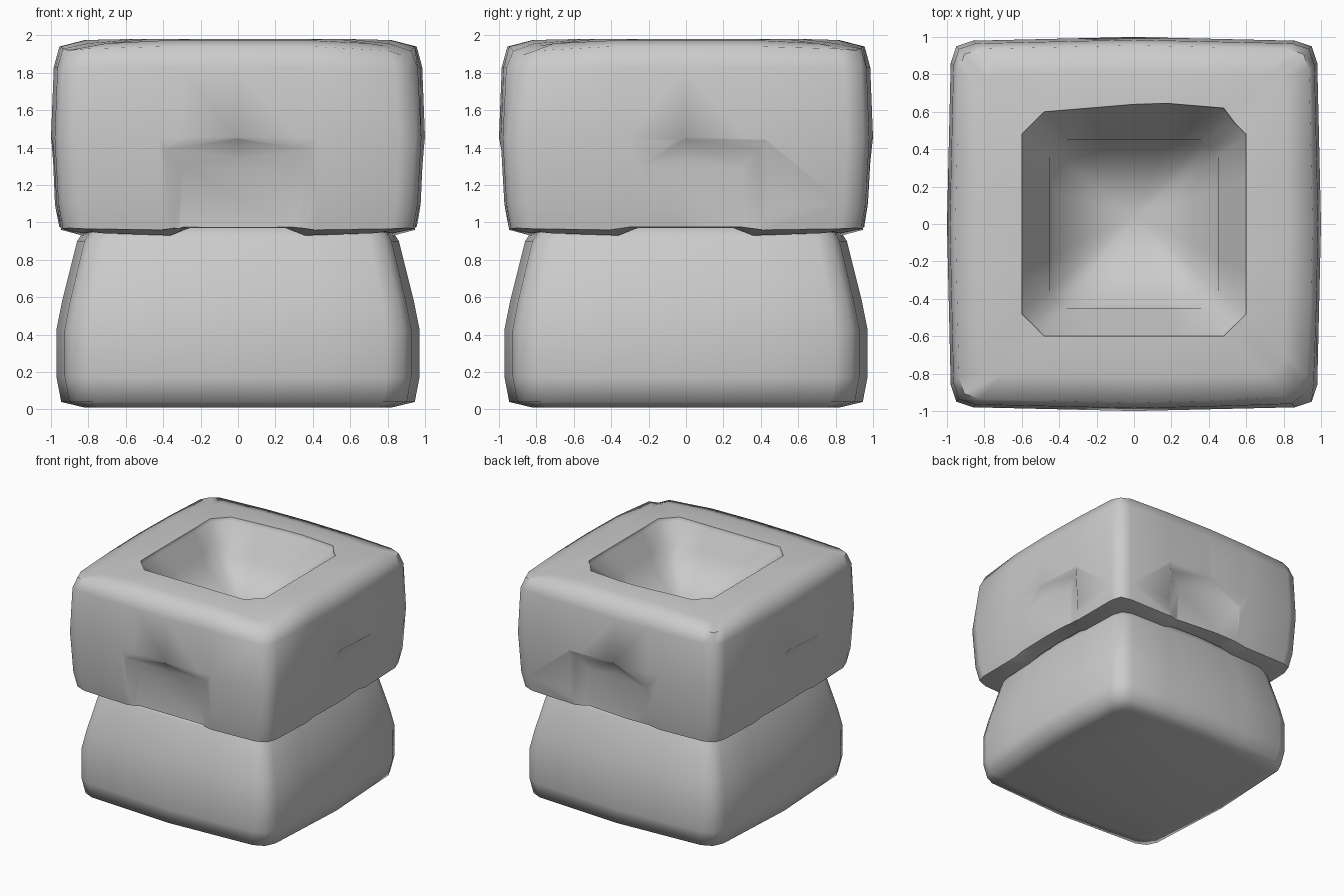
import bpy, bmesh
from math import radians, pi
from mathutils import Matrix, Vector

if "Cube" in bpy.data.objects:
    bpy.data.objects.remove(bpy.data.objects["Cube"])

FRACTIONS = (-1, -0.5, -0.37, 0, 0.37, 0.5, 1)


def section(s, z, chamfer=0.14, corner=0.95, bulge=0.02, lift=0.0, drop=0.0):
    """Bulged square ring with softened corners."""
    pts = []
    for q in range(4):
        rot = Matrix.Rotation(q * pi / 2, 3, 'Z')
        for k in FRACTIONS:
            up = lift if abs(k) < 0.45 else 0
            if abs(k) == 1:
                up -= drop * 0.6
            pts.append(rot @ Vector((k * s * (1 - chamfer), -s * (1 - bulge * abs(k)), z + up)))
        pts.append(rot @ Vector((s * corner, -s * corner, z - drop)))
    return pts


def finish(obj, angle):
    bpy.ops.object.select_all(action='DESELECT')
    obj.select_set(True)
    bpy.context.view_layer.objects.active = obj
    bpy.ops.object.shade_smooth_by_angle(angle=radians(angle))


def make_object(name, bm):
    bmesh.ops.recalc_face_normals(bm, faces=bm.faces[:])
    mesh = bpy.data.meshes.new(name)
    bm.to_mesh(mesh)
    bm.free()
    obj = bpy.data.objects.new(name, mesh)
    bpy.context.collection.objects.link(obj)
    return obj


def loft(name, rings, apex=None, tweak=None):
    bm = bmesh.new()
    loops = [[bm.verts.new(p) for p in ring] for ring in rings]
    n = len(loops[0])
    for a, b in zip(loops, loops[1:]):
        for i in range(n):
            bm.faces.new((a[i], a[(i + 1) % n], b[(i + 1) % n], b[i]))
    bm.faces.new(loops[0][::-1])
    if apex:
        tip = bm.verts.new(apex)
        for i in range(n):
            bm.faces.new((loops[-1][i], loops[-1][(i + 1) % n], tip))
    else:
        bm.faces.new(loops[-1])
    if tweak:
        tweak(bm)
    return make_object(name, bm)


# Flared lower block with wide soft corners
base = loft("base_block", [section(s, z, 0.18, 0.912, 0.045) for s, z in (
    (0.82, 0.01), (0.945, 0.04), (0.97, 0.17), (0.97, 0.43),
    (0.94, 0.58), (0.86, 0.90), (0.81, 0.98))])
finish(base, 75)


# Chipped corner and bowed rear rim on the upper block
def wear(bm):
    cut = Vector((1, -1, 0.8)).normalized()
    for v in bm.verts:
        over = v.co.dot(cut) - 2.01
        if v.co.z > 1.8 and v.co.x > 0.8 and v.co.y < -0.8 and over > 0:
            v.co -= cut * over
        if v.co.z > 1.91 and 0.55 < v.co.y < 0.61 and abs(v.co.x) < 0.55:
            v.co.y += 0.05 * max(0, 1 - abs(v.co.x - 0.12) / 0.6)


# Upper block with stepped, bowl-shaped hollow
outer = [section(s, z, lift=l, drop=d) for s, z, l, d in (
    (0.70, 0.95, 0.02, -0.01), (0.84, 0.93, 0.04, -0.02), (0.955, 0.96, 0.015, -0.01),
    (0.98, 1.10, 0, 0), (1.0, 1.45, 0, 0), (0.985, 1.83, 0, 0),
    (0.955, 1.94, 0, 0.02), (0.82, 1.975, 0, 0.03))]
hollow = [section(s, z, 0.2, 0.9, 0.0) for s, z in (
    (0.60, 1.98), (0.595, 1.95), (0.45, 1.82), (0.435, 1.73))]
top = loft("upper_block", outer + hollow, (0, 0.05, 1.50), wear)

# Arched notches, even in front and fading sideways elsewhere
PROFILE = ((-0.43, 0.8), (-0.39, 1.39), (0, 1.445), (0.39, 1.39), (0.43, 0.8))


def notch(turn, tilt, depth):
    bm = bmesh.new()
    rings = []
    for inset, y in ((-0.10, -1.08), (0.0, -0.99), (0.10, -0.99 + depth)):
        f = 1 - inset / 0.41
        rings.append([bm.verts.new((x * f, y, z - inset if z > 1 else z)) for x, z in PROFILE])
    for a, b in zip(rings, rings[1:]):
        for i in range(5):
            bm.faces.new((a[i], a[(i + 1) % 5], b[(i + 1) % 5], b[i]))
    bm.faces.new(rings[0])
    bm.faces.new(rings[-1][::-1])
    pivot = Matrix.Translation((0, -0.99, 0))
    bm.transform(Matrix.Rotation(radians(turn), 4, 'Z') @ pivot
                 @ Matrix.Rotation(radians(tilt), 4, 'Z') @ pivot.inverted())
    cutter = make_object("notch_cutter", bm)
    cutter.hide_render = True
    mod = top.modifiers.new("notch", 'BOOLEAN')
    mod.operation = 'DIFFERENCE'
    mod.solver = 'EXACT'
    mod.object = cutter
    bpy.context.view_layer.objects.active = top
    bpy.ops.object.modifier_apply(modifier=mod.name)
    bpy.data.objects.remove(cutter)


for turn, tilt, depth in ((0, 0, 0.06), (90, 5, 0.025), (180, -5, 0.045), (270, 4, 0.015)):
    notch(turn, tilt, depth)
finish(top, 62)
